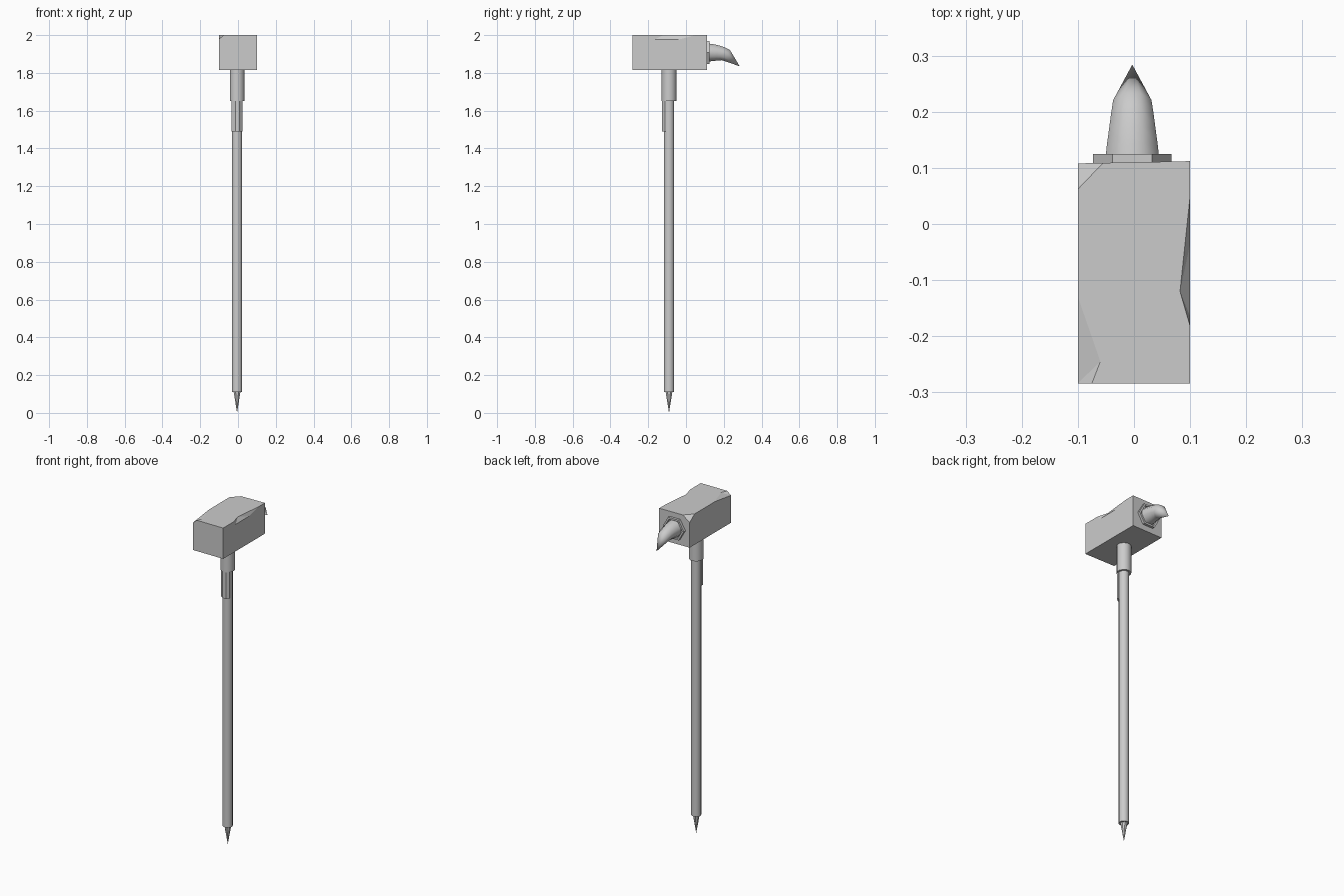
import bpy, bmesh
from math import sin, cos, pi, radians
from mathutils import Vector

if "Cube" in bpy.data.objects:
    bpy.data.objects.remove(bpy.data.objects["Cube"])

CX, CY = -0.005, -0.09          # shaft axis


def finish(name, bm, smooth=None):
    bmesh.ops.recalc_face_normals(bm, faces=bm.faces)
    me = bpy.data.meshes.new(name)
    bm.to_mesh(me)
    bm.free()
    ob = bpy.data.objects.new(name, me)
    bpy.context.collection.objects.link(ob)
    bpy.ops.object.select_all(action='DESELECT')
    ob.select_set(True)
    bpy.context.view_layer.objects.active = ob
    if smooth:
        bpy.ops.object.shade_smooth_by_angle(angle=radians(smooth))
    return ob


def loft(name, rings, smooth=None):
    """Skin a list of equal-length point rings and cap both ends."""
    bm = bmesh.new()
    vs = [[bm.verts.new(p) for p in r] for r in rings]
    n = len(vs[0])
    for a, b in zip(vs, vs[1:]):
        for i in range(n):
            j = (i + 1) % n
            bm.faces.new((a[i], a[j], b[j], b[i]))
    bm.faces.new(vs[0])
    bm.faces.new(vs[-1])
    bmesh.ops.remove_doubles(bm, verts=bm.verts, dist=1e-5)
    return finish(name, bm, smooth)


def ring_z(z, r, n):
    return [(CX + r * cos(2 * pi * (i + .5) / n), CY + r * sin(2 * pi * (i + .5) / n), z) for i in range(n)]


def ring_y(y, z, r, n, tilt=0, phase=0):
    """Ring around the y axis, tipped forward and down by tilt degrees."""
    t = radians(tilt)
    pts = []
    for i in range(n):
        a = 2 * pi * (i + phase) / n
        u = r * sin(a)
        pts.append((-0.003 + r * cos(a), y + u * sin(t), z + u * cos(t)))
    return pts


# Stone head block
rings = []
for z in (1.815, 2.0):
    rings.append([(-.1, -.284, z), (.1, -.284, z), (.1, .112, z), (-.1, .108, z)])
head = loft("hammer_head", rings)


# Chips knocked out of the head edges
def chip(points, offset):
    bm = bmesh.new()
    off = Vector(offset)
    for p in points:
        bm.verts.new(p)
        bm.verts.new(Vector(p) + off)
    res = bmesh.ops.convex_hull(bm, input=bm.verts)
    inside = [v for v in res["geom_interior"] if isinstance(v, bmesh.types.BMVert)]
    bmesh.ops.delete(bm, geom=inside, context='VERTS')
    cutter = finish("chip_cutter", bm)
    cutter.hide_render = True
    mod = head.modifiers.new("chip", 'BOOLEAN')
    mod.operation, mod.solver, mod.object = 'DIFFERENCE', 'EXACT', cutter
    bpy.context.view_layer.objects.active = head
    bpy.ops.object.modifier_apply(modifier=mod.name)
    bpy.data.objects.remove(cutter)


chip([(.1, .05, 2), (.082, -.12, 2), (.1, -.182, 2), (.1, -.165, 1.977), (.1, -.035, 1.977)], (.04, 0, .04))
chip([(-.1, -.13, 2), (-.06, -.245, 2), (-.075, -.284, 2), (-.1, -.284, 1.98)], (-.04, -.04, .04))
chip([(-.1, .062, 2), (-.055, .109, 2), (-.1, .108, 1.965)], (-.04, .04, .04))

# Shaft, collar and ground spike
loft("shaft", [ring_z(.11, .028, 12), ring_z(1.82, .028, 12)], 40)
loft("collar", [ring_z(1.65, .04, 12), ring_z(1.82, .04, 12)], 40)
loft("ground_spike", [ring_z(.115, .02, 8), ring_z(0, 0, 8)])

# Metal strip down the front of the shaft
strip = [(-.034, -.1), (-.034, -.112), (-.014, -.127), (.008, -.127), (.023, -.112), (.023, -.1)]
loft("shaft_strip", [[(x, y, z) for x, y in strip] for z in (1.49, 1.66)])

# Hexagonal plate with recessed face
loft("pick_plate", [ring_y(.1, 1.909, .07, 6), ring_y(.125, 1.909, .07, 6),
                    ring_y(.125, 1.909, .058, 6), ring_y(.118, 1.909, .056, 6)])

# Drooping pick
path = [(.115, 1.908, .052, 0), (.14, 1.907, .049, 5), (.165, 1.905, .045, 12),
        (.19, 1.901, .041, 24), (.212, 1.894, .037, 38), (.284, 1.835, 0, 38)]
loft("pick", [ring_y(y, z, r, 8, t, .5) for y, z, r, t in path], 50)
